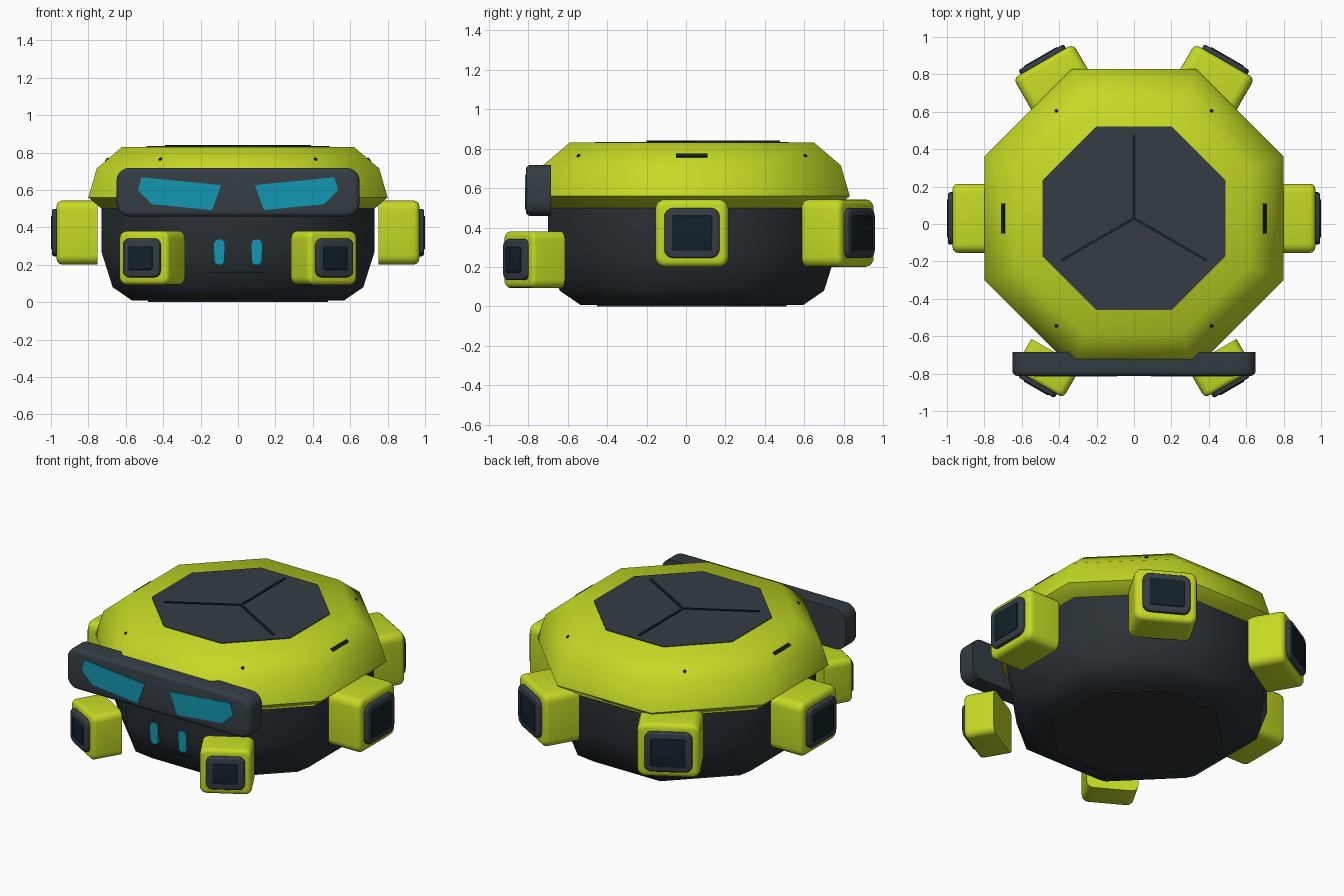
import bpy, bmesh, math
from mathutils import Matrix, Vector

if "Cube" in bpy.data.objects:
    bpy.data.objects.remove(bpy.data.objects["Cube"])

CY = 0.03  # centre of the octagonal hull in y


def mat(name, r, g, b):
    m = bpy.data.materials.new(name)
    m.diffuse_color = (r, g, b, 1)
    m.use_nodes = True
    m.node_tree.nodes["Principled BSDF"].inputs["Base Color"].default_value = m.diffuse_color
    return m


LIME = mat("lime", 0.56, 0.70, 0.018)
SLATE = mat("slate", 0.034, 0.048, 0.058)
CHARCOAL = mat("charcoal", 0.023, 0.031, 0.036)
TEAL = mat("teal", 0.006, 0.31, 0.44)
NAVY = mat("dark_navy", 0.006, 0.015, 0.023)


def loft(name, loops, material, matrix=Matrix(), angle=30):
    """Skin a stack of closed loops [(points2d, z), ...] and cap both ends."""
    bm = bmesh.new()
    rings = [[bm.verts.new(matrix @ Vector((x, y, z))) for x, y in pts] for pts, z in loops]
    n = len(rings[0])
    for a, b in zip(rings, rings[1:]):
        for i in range(n):
            j = (i + 1) % n
            bm.faces.new((a[i], a[j], b[j], b[i]))
    bm.faces.new(rings[0][::-1])
    bm.faces.new(rings[-1])
    bmesh.ops.recalc_face_normals(bm, faces=bm.faces)
    me = bpy.data.meshes.new(name)
    bm.to_mesh(me)
    bm.free()
    me.materials.append(material)
    ob = bpy.data.objects.new(name, me)
    bpy.context.collection.objects.link(ob)
    bpy.ops.object.select_all(action='DESELECT')
    ob.select_set(True)
    bpy.context.view_layer.objects.active = ob
    bpy.ops.object.shade_smooth_by_angle(angle=math.radians(angle))
    return ob


def ngon(apothem, n=8):
    r = apothem / math.cos(math.pi / n)
    return [(r * math.cos((i + 0.5) * 2 * math.pi / n),
             r * math.sin((i + 0.5) * 2 * math.pi / n)) for i in range(n)]


def rrect(w, h, r, inset=0, seg=5):
    """Rounded rectangle outline, shrunk by inset."""
    pts = []
    rr = max(r - inset, 0.002)
    cx, cy = w / 2 - inset - rr, h / 2 - inset - rr
    for k, (sx, sy) in enumerate(((1, 1), (-1, 1), (-1, -1), (1, -1))):
        for i in range(seg + 1):
            a = math.pi / 2 * (k + i / seg)
            pts.append((sx * cx + rr * math.cos(a), sy * cy + rr * math.sin(a)))
    return pts


def box(w, h):
    return [(w / 2, h / 2), (-w / 2, h / 2), (-w / 2, -h / 2), (w / 2, -h / 2)]


def block(name, w, h, r, z0, z1, rim, material, matrix):
    """Rounded block with a soft rim on its outer end."""
    loops = [(rrect(w, h, r), z0)]
    for i in range(4):
        a = math.pi / 2 * i / 3
        loops.append((rrect(w, h, r, rim * (1 - math.cos(a))), z1 - rim + rim * math.sin(a)))
    return loft(name, loops, material, matrix, 40)


def facing(deg, origin):
    """Frame whose local z points outward at deg, local y up."""
    a = math.radians(deg)
    c, s = math.cos(a), math.sin(a)
    return Matrix.Translation(origin) @ Matrix(((-s, 0, c, 0), (c, 0, s, 0), (0, 1, 0, 0), (0, 0, 0, 1)))


hull = Matrix.Translation((0, CY, 0))

# Lower body, shell and plates
loft("lower_body", [(ngon(a), z) for a, z in
     ((0.565, 0.008), (0.67, 0.08), (0.73, 0.27), (0.73, 0.53))], CHARCOAL, hull, 60)
loft("base_plate", [(ngon(0.48), 0), (ngon(0.48), 0.02)], CHARCOAL, hull)
loft("upper_shell", [(ngon(a), z) for a, z in
     ((0.73, 0.50), (0.80, 0.56), (0.755, 0.715), (0.62, 0.83))], LIME, hull, 60)
loft("top_plate", [(ngon(0.49), 0.82), (ngon(0.49), 0.834)], SLATE, hull)

# Three seams on the top plate
for i, deg in enumerate((90, 210, 330)):
    m = hull @ Matrix.Rotation(math.radians(deg), 4, 'Z') @ Matrix.Translation((0.22, 0, 0))
    loft(f"top_seam_{i}", [(box(0.455, 0.015), 0.828), (box(0.455, 0.015), 0.84)], NAVY, m)


# Side slots and small bolts on the sloping part of the shell
def on_slope(deg, offset):
    return (hull @ Matrix.Rotation(math.radians(deg), 4, 'Z')
            @ Matrix.Translation((0.70, offset, 0.764)) @ Matrix.Rotation(math.radians(41.6), 4, 'Y'))


for i, deg in enumerate((0, 180)):
    loft(f"side_slot_{i}", [(box(0.022, 0.16), -0.01), (box(0.022, 0.16), 0.004)], NAVY, on_slope(deg, 0))
for i, (deg, off) in enumerate(((45, 0.113), (135, -0.113), (225, 0.113), (315, -0.113))):
    loft(f"shell_bolt_{i}", [(ngon(0.009), -0.01), (ngon(0.009), 0.004)], NAVY, on_slope(deg, off))

# Visor with two slanted eyes
front = facing(-90, (0, 0, 0.588))
block("visor", 1.30, 0.26, 0.07, 0.685, 0.812, 0.025, SLATE, front)
eye = [(0.515, 0.08), (0.09, 0.038), (0.139, -0.096), (0.46, -0.064), (0.535, 0.011)]
for side, s in (("left", -1), ("right", 1)):
    pts = [(s * x, y) for x, y in eye]
    loft(f"{side}_eye", [(pts, 0.809), (pts, 0.816)], TEAL, front)
    # Small lamp on the lower face
    lamp = rrect(0.056, 0.138, 0.027)
    loft(f"{side}_face_lamp", [(lamp, 0.67), (lamp, 0.706)], TEAL, facing(-90, (s * 0.1, 0, 0.267)))

# Mouth line
loft("mouth_line", [(box(0.29, 0.01), 0.65), (box(0.29, 0.01), 0.672)], NAVY, facing(-90, (0, 0, 0.162)))


# Six floating pods: casing, screen frame and screen
def pod(name, deg, z, w, h, r0, r1, frame, screen):
    m = facing(deg, (0, CY, z))
    k = w / 0.37
    block(name + "_casing", w, h, 0.05 * k, r0, r1, 0.03 * k, LIME, m)
    block(name + "_frame", *frame, 0.045 * k, r1 - 0.02, r1 + 0.025, 0.012, SLATE, m)
    block(name + "_screen", *screen, 0.015 * k, r1, r1 + 0.030, 0.004, NAVY, m)


for name, deg in (("right_pod", 0), ("left_pod", 180), ("back_right_pod", 60), ("back_left_pod", 120)):
    pod(name, deg, 0.372, 0.37, 0.342, 0.75, 0.97, (0.28, 0.253), (0.204, 0.178))
for name, deg in (("front_right_pod", -60), ("front_left_pod", -120)):
    pod(name, deg, 0.237, 0.305, 0.288, 0.832, 1.02, (0.225, 0.208), (0.15, 0.128))
